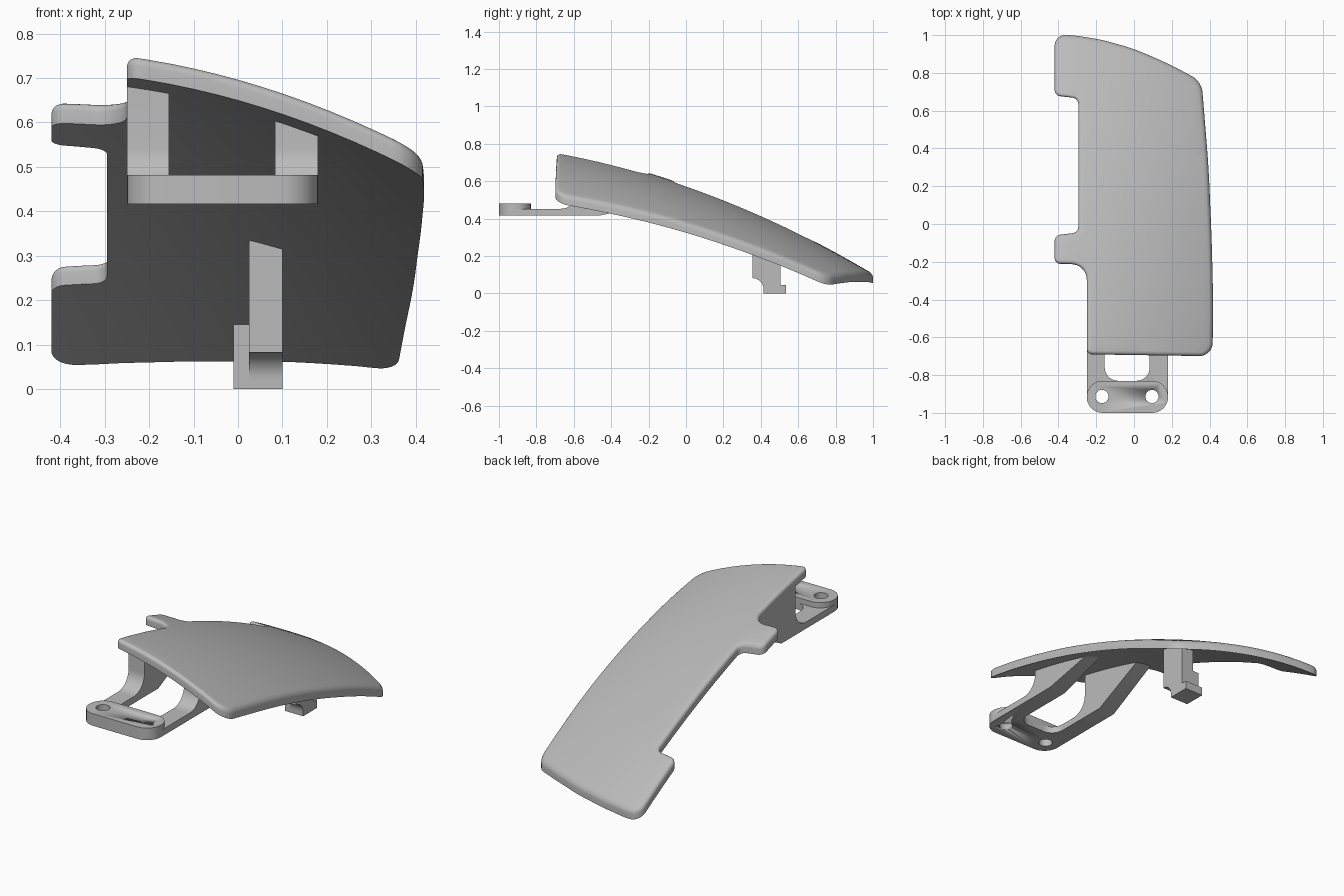
import bpy, bmesh
from math import sin, cos, pi
from mathutils import Vector

if "Cube" in bpy.data.objects:
    bpy.data.objects.remove(bpy.data.objects["Cube"])

grey = bpy.data.materials.new("plain grey")
grey.use_nodes = True
grey.diffuse_color = (0.5, 0.5, 0.5, 1)
grey.node_tree.nodes["Principled BSDF"].inputs["Base Color"].default_value = (0.5, 0.5, 0.5, 1)

THICK, ROUND = 0.05, 0.021


def surface(x, y):
    """Height of the doubly curved cover."""
    return 0.525 - 0.25 * x - 0.29 * x * x - 0.335 * y - 0.12 * y * y + 0.05 * x * y


def rounded(corners, steps=8):
    """Outline from (x, y, tangent length) corners, with circular fillets."""
    out, n = [], len(corners)
    for i, (x, y, d) in enumerate(corners):
        p = Vector((x, y))
        if d == 0:
            out.append(p)
            continue
        u = (Vector(corners[i - 1][:2]) - p).normalized()
        v = (Vector(corners[(i + 1) % n][:2]) - p).normalized()
        w = sin(u.angle(v) / 2)
        for k in range(steps + 1):
            t = k / steps
            a, b, c = (1 - t) ** 2, 2 * w * t * (1 - t), t * t
            out.append((a * (p + u * d) + b * p + c * (p + v * d)) / (a + b + c))
    return out


def inset(loop, dist):
    """Move a counterclockwise outline inward."""
    out = []
    for i, p in enumerate(loop):
        a = (p - loop[i - 1]).normalized()
        b = (loop[(i + 1) % len(loop)] - p).normalized()
        na, nb = Vector((-a.y, a.x)), Vector((-b.y, b.x))
        out.append(p + (na + nb) / (1 + na.dot(nb)) * dist)
    return out


def loft(rings):
    """Closed skin over rings of equal length."""
    bm = bmesh.new()
    rows = [[bm.verts.new(p) for p in ring] for ring in rings]
    n = len(rows[0])
    for lo, hi in zip(rows, rows[1:]):
        for i in range(n):
            j = (i + 1) % n
            bm.faces.new((lo[i], lo[j], hi[j], hi[i]))
    bm.faces.new(rows[0][::-1])
    bm.faces.new(rows[-1])
    bmesh.ops.recalc_face_normals(bm, faces=bm.faces)
    return bm


def finish(name, bm, angle=35):
    mesh = bpy.data.meshes.new(name)
    bm.to_mesh(mesh)
    bm.free()
    mesh.materials.append(grey)
    ob = bpy.data.objects.new(name, mesh)
    bpy.context.collection.objects.link(ob)
    bpy.ops.object.select_all(action="DESELECT")
    ob.select_set(True)
    bpy.context.view_layer.objects.active = ob
    bpy.ops.object.shade_smooth_by_angle(angle=angle * pi / 180)
    return ob


def slab(name, loop, z0, z1):
    return finish(name, loft([[(p.x, p.y, z) for p in loop] for z in (z0, z1)]))


def side_prism(name, profile, x0, x1):
    """Extrude a (y, z) profile along x; z None means up into the cover."""
    rings = [[(x, y, surface(x, y) - 0.03 if z is None else z) for y, z in profile]
             for x in (x0, x1)]
    return finish(name, loft(rings))


def arc(cy, cz, r, a0, a1, steps=10):
    angles = [(a0 + (a1 - a0) * k / steps) * pi / 180 for k in range(steps + 1)]
    return [(cy + r * cos(a), cz + r * sin(a)) for a in angles]


# Curved cover: outline with two tabs, rounded upper rim
outline = rounded([
    (-0.25, -0.69, 0.03), (0.415, -0.7, 0.07), (0.42, -0.45, 0.1), (0.412, -0.1, 0.12),
    (0.395, 0.3, 0.12), (0.358, 0.755, 0.06), (0.19, 0.845, 0.06), (0.0, 0.928, 0.07),
    (-0.18, 0.978, 0.06), (-0.33, 1.0, 0.03), (-0.42, 1.0, 0.055), (-0.42, 0.68, 0.03),
    (-0.295, 0.665, 0.03), (-0.295, -0.045, 0.03), (-0.42, -0.06, 0.03),
    (-0.42, -0.21, 0.03), (-0.25, -0.215, 0.08)])
layers = [(0, -THICK)]
for k in range(6):
    a = k / 5 * pi / 2
    layers.append((ROUND * (1 - cos(a)), ROUND * (sin(a) - 1)))
bm = loft([[(p.x, p.y, dz) for p in inset(outline, d)] for d, dz in layers])
for axis, half in (("x", 8), ("y", 19)):
    for k in range(-half, half + 1):
        at = k * 0.052 + 0.003
        point, normal = ((at, 0, 0), (1, 0, 0)) if axis == "x" else ((0, at, 0), (0, 1, 0))
        bmesh.ops.bisect_plane(bm, geom=bm.verts[:] + bm.edges[:] + bm.faces[:],
                               plane_co=point, plane_no=normal)
for v in bm.verts:
    v.co.z += surface(v.co.x, v.co.y)
finish("curved_cover", bm, 40)

# Mounting bracket: forked base plate and raised pad, both drilled
LEFT, RIGHT, IN_L, IN_R = -0.25, 0.18, -0.155, 0.083
fork = rounded([
    (LEFT, -1, 0.083), (RIGHT, -1, 0.083), (RIGHT, -0.6, 0), (IN_R, -0.6, 0),
    (IN_R, -0.83, 0.07), (IN_L, -0.83, 0.07), (IN_L, -0.6, 0), (LEFT, -0.6, 0)])
pad = rounded([(LEFT, -1, 0.083), (RIGHT, -1, 0.083),
               (RIGHT, -0.83, 0.083), (LEFT, -0.83, 0.083)])
plates = [slab("bracket_base", fork, 0.417, 0.453), slab("bracket_pad", pad, 0.453, 0.482)]
for hx in (-0.17, 0.095):
    circle = [Vector(p) for p in arc(hx, -0.913, 0.035, 0, 345, 23)]
    cutter = slab("hole_cutter", circle, 0.3, 0.6)
    cutter.hide_render = True
    for plate in plates:
        bpy.context.view_layer.objects.active = plate
        mod = plate.modifiers.new("hole", "BOOLEAN")
        mod.operation, mod.solver, mod.object = "DIFFERENCE", "EXACT", cutter
        bpy.ops.object.modifier_apply(modifier=mod.name)
    bpy.data.objects.remove(cutter)

# Bracket arms sweeping up into the cover
arm = [(-0.72, 0.417), (-0.46, 0.417)]
arm += [(-0.14 - 0.44 * k / 8, None) for k in range(9)]
arm += arc(-0.67, 0.543, 0.09, 0, -90) + [(-0.72, 0.453)]
side_prism("bracket_arm_right", arm, LEFT, IN_L)
side_prism("bracket_arm_left", arm, IN_R, RIGHT)

# Rear locating post with a hooked foot and side rib
post = [(0.505, None), (0.355, None)] + arc(0.355, 0.022, 0.06, 90, 0)
post += [(0.415, 0), (0.535, 0), (0.535, 0.045), (0.505, 0.045)]
side_prism("rear_post", post, 0.025, 0.1)
rib = [(0.415, 0), (0.535, 0), (0.535, 0.045), (0.505, 0.045), (0.505, 0.145), (0.415, 0.145)]
side_prism("rear_post_rib", rib, -0.01, 0.025)
